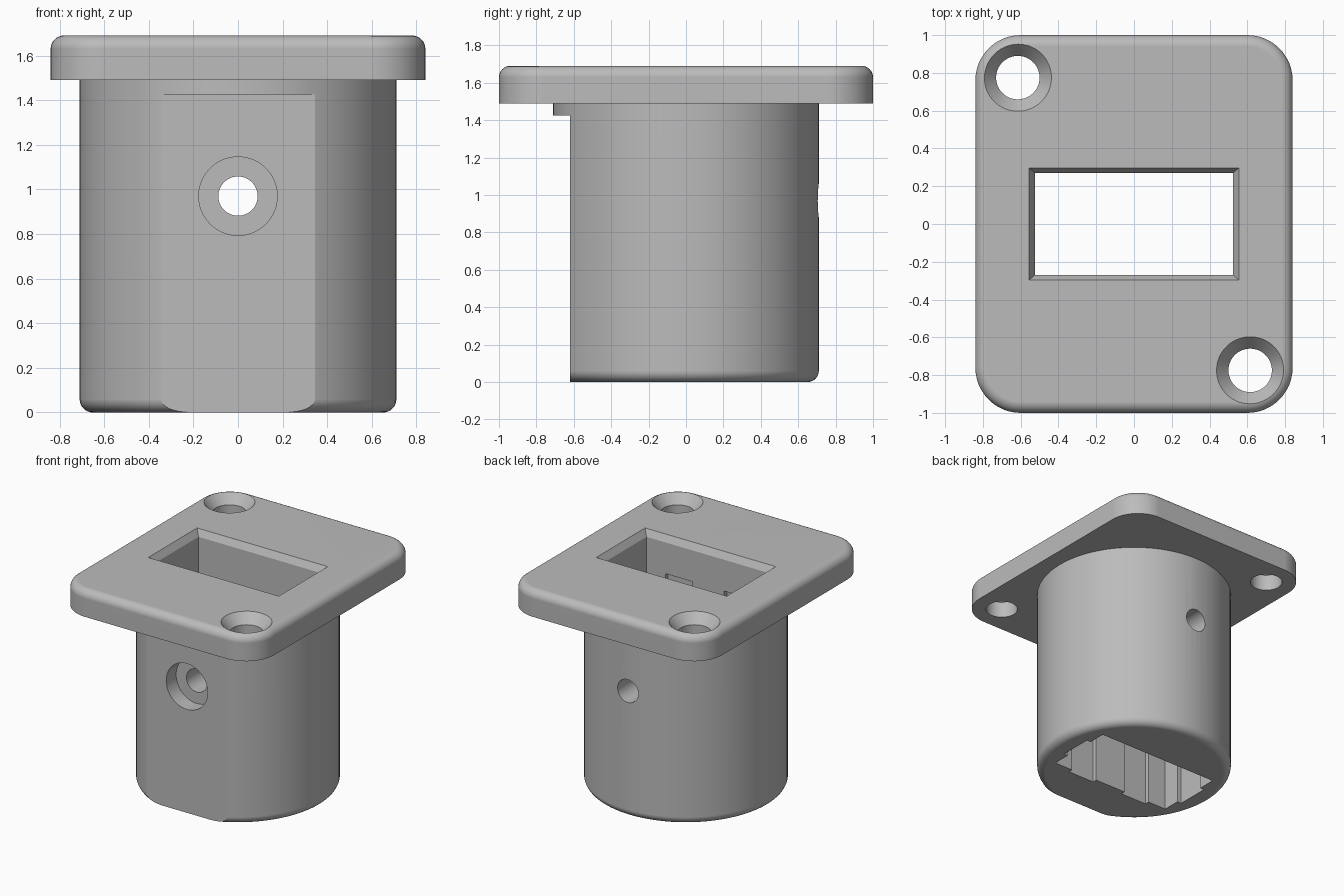
import bpy, bmesh, math
from mathutils import Matrix

cube = bpy.data.objects.get("Cube")
if cube:
    bpy.data.objects.remove(cube, do_unlink=True)

grey = bpy.data.materials.new("light_grey_plastic")
grey.use_nodes = True
grey.diffuse_color = (0.5, 0.5, 0.5, 1)
grey.node_tree.nodes["Principled BSDF"].inputs["Base Color"].default_value = (0.5, 0.5, 0.5, 1)


def loft(name, sections, matrix=Matrix()):
    """Closed solid through a stack of (outline, height) sections."""
    bm = bmesh.new()
    rings = [[bm.verts.new((x, y, z)) for x, y in outline] for outline, z in sections]
    n = len(rings[0])
    for low, high in zip(rings, rings[1:]):
        for i in range(n):
            j = (i + 1) % n
            bm.faces.new((low[i], low[j], high[j], high[i]))
    bm.faces.new(rings[0][::-1])
    bm.faces.new(rings[-1])
    bm.transform(matrix)
    bmesh.ops.recalc_face_normals(bm, faces=bm.faces)
    mesh = bpy.data.meshes.new(name)
    bm.to_mesh(mesh)
    bm.free()
    mesh.materials.append(grey)
    obj = bpy.data.objects.new(name, mesh)
    bpy.context.collection.objects.link(obj)
    return obj


def circle(r, n=64):
    return [(r * math.cos(math.tau * i / n), r * math.sin(math.tau * i / n)) for i in range(n)]


def rectangle(hx, hy):
    return [(-hx, -hy), (hx, -hy), (hx, hy), (-hx, hy)]


def rounded_rectangle(hx, hy, r, steps=12):
    points = []
    for k, (sx, sy) in enumerate([(1, 1), (-1, 1), (-1, -1), (1, -1)]):
        for i in range(steps + 1):
            a = math.pi / 2 * (k + i / steps)
            points.append((sx * (hx - r) + r * math.cos(a), sy * (hy - r) + r * math.sin(a)))
    return points


def fillet(r, steps=8):
    """Pairs of inset and distance below the rounded edge's end plane."""
    angles = [math.pi / 2 * i / steps for i in range(steps + 1)]
    return [(r * (1 - math.cos(a)), r * (1 - math.sin(a))) for a in angles]


def box(name, x0, x1, y0, y1, z0, z1):
    outline = [(x0, y0), (x1, y0), (x1, y1), (x0, y1)]
    return loft(name, [(outline, z0), (outline, z1)])


def cut(target, cutters):
    bpy.context.view_layer.objects.active = target
    for cutter in cutters:
        mod = target.modifiers.new("cut", 'BOOLEAN')
        mod.operation, mod.solver, mod.object = 'DIFFERENCE', 'EXACT', cutter
        bpy.ops.object.modifier_apply(modifier=mod.name)
        bpy.data.objects.remove(cutter, do_unlink=True)


def finish(obj):
    bpy.ops.object.select_all(action='DESELECT')
    obj.select_set(True)
    bpy.context.view_layer.objects.active = obj
    bpy.ops.object.shade_smooth_by_angle(angle=math.radians(28))
    mod = obj.modifiers.new("clean_shading", 'WEIGHTED_NORMAL')
    mod.keep_sharp = True


BASE, TOP, EDGE = 1.49, 1.69, 0.06
SLOT_X, SLOT_Y = 0.525, 0.27

# Mounting flange with rounded corners and a rounded top edge
hx, hy, corner = 0.84, 1.0, 0.24
sections = [(rounded_rectangle(hx, hy, corner), BASE)]
sections += [(rounded_rectangle(hx - i, hy - i, corner - i), TOP - d) for i, d in fillet(EDGE)]
flange = loft("mounting_flange", sections)

# Chamfered slot and two countersunk screw holes
slot = loft("slot_cutter", [(rectangle(SLOT_X, SLOT_Y), 1.4),
                            (rectangle(SLOT_X, SLOT_Y), TOP - 0.05),
                            (rectangle(0.555, 0.297), TOP),
                            (rectangle(0.555, 0.297), TOP + 0.1)])
screws = [loft("screw_cutter", [(circle(0.115), 1.4), (circle(0.115), TOP - 0.075),
                                (circle(0.178), TOP), (circle(0.178), TOP + 0.1)],
               Matrix.Translation((-0.615 * s, 0.775 * s, 0))) for s in (1, -1)]
cut(flange, [slot] + screws)

# Round barrel with a rounded bottom edge
RADIUS = 0.71
sections = [(circle(RADIUS - i, 96), d) for i, d in reversed(fillet(EDGE))]
barrel = loft("barrel", sections + [(circle(RADIUS, 96), BASE)])

# Front flat, cavity and cross hole with its counterbore
along_y = Matrix.Translation((0, 0, 0.97)) @ Matrix.Rotation(-math.pi / 2, 4, 'X')
cutters = [
    box("flat_cutter", -1, 1, -1, -0.62, -0.1, 1.425),
    box("cavity_cutter", -SLOT_X, SLOT_X, -SLOT_Y, SLOT_Y, -0.1, 1.6),
    loft("cross_hole_cutter", [(circle(0.088), -1), (circle(0.088), 1)], along_y),
    loft("counterbore_cutter", [(circle(0.176), -1), (circle(0.176), -0.5)], along_y),
]
# Shallow keyways in the cavity walls
deep = 0.035
for x in (-0.25, 0.25):
    cutters.append(box("keyway_cutter", x - 0.115, x + 0.115, -SLOT_Y - deep, 0, -0.1, 1.4))
cutters.append(box("keyway_cutter", -SLOT_X - deep, SLOT_X + deep, -0.13, 0.13, -0.1, 1.4))
cut(barrel, cutters)

for part in (flange, barrel):
    finish(part)
